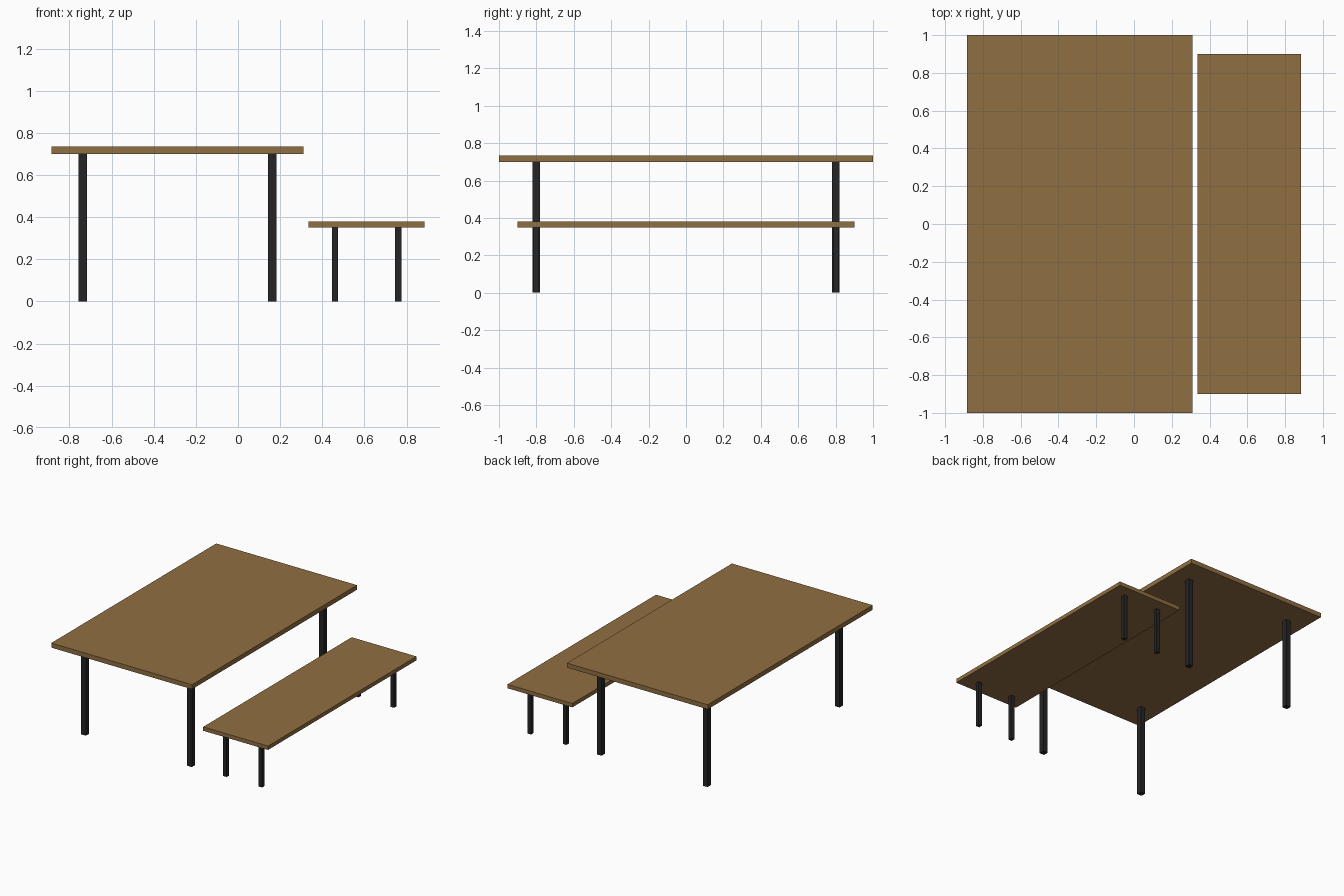
import bpy

if "Cube" in bpy.data.objects:
    bpy.data.objects.remove(bpy.data.objects["Cube"])


def material(name, rgb):
    mat = bpy.data.materials.new(name)
    mat.diffuse_color = (*rgb, 1)
    mat.use_nodes = True
    mat.node_tree.nodes["Principled BSDF"].inputs["Base Color"].default_value = mat.diffuse_color
    return mat


wood = material("brown wood", (0.28, 0.158, 0.054))
metal = material("black metal", (0.018, 0.018, 0.018))


def box(name, center, size, mat):
    bpy.ops.mesh.primitive_cube_add(size=1, location=center)
    ob = bpy.context.object
    ob.name = name
    ob.scale = size
    bpy.ops.object.transform_apply(location=False, rotation=False, scale=True)
    ob.data.materials.append(mat)


def slab_on_legs(name, cx, width, length, height, thick, leg_x, leg_y, leg):
    # Flat top resting on four square legs
    box(name + "_top", (cx, 0, height + thick / 2), (width, length, thick), wood)
    for sx, side in ((-1, "left"), (1, "right")):
        for sy, end in ((-1, "front"), (1, "back")):
            box(f"{name}_leg_{end}_{side}",
                (cx + sx * leg_x, sy * leg_y, height / 2),
                (leg, leg, height), metal)


# Dining table and the lower bench beside it
slab_on_legs("table", -0.2875, 1.195, 2.0, 0.70, 0.035, 0.45, 0.80, 0.04)
slab_on_legs("bench", 0.61, 0.55, 1.80, 0.35, 0.03, 0.15, 0.80, 0.03)
